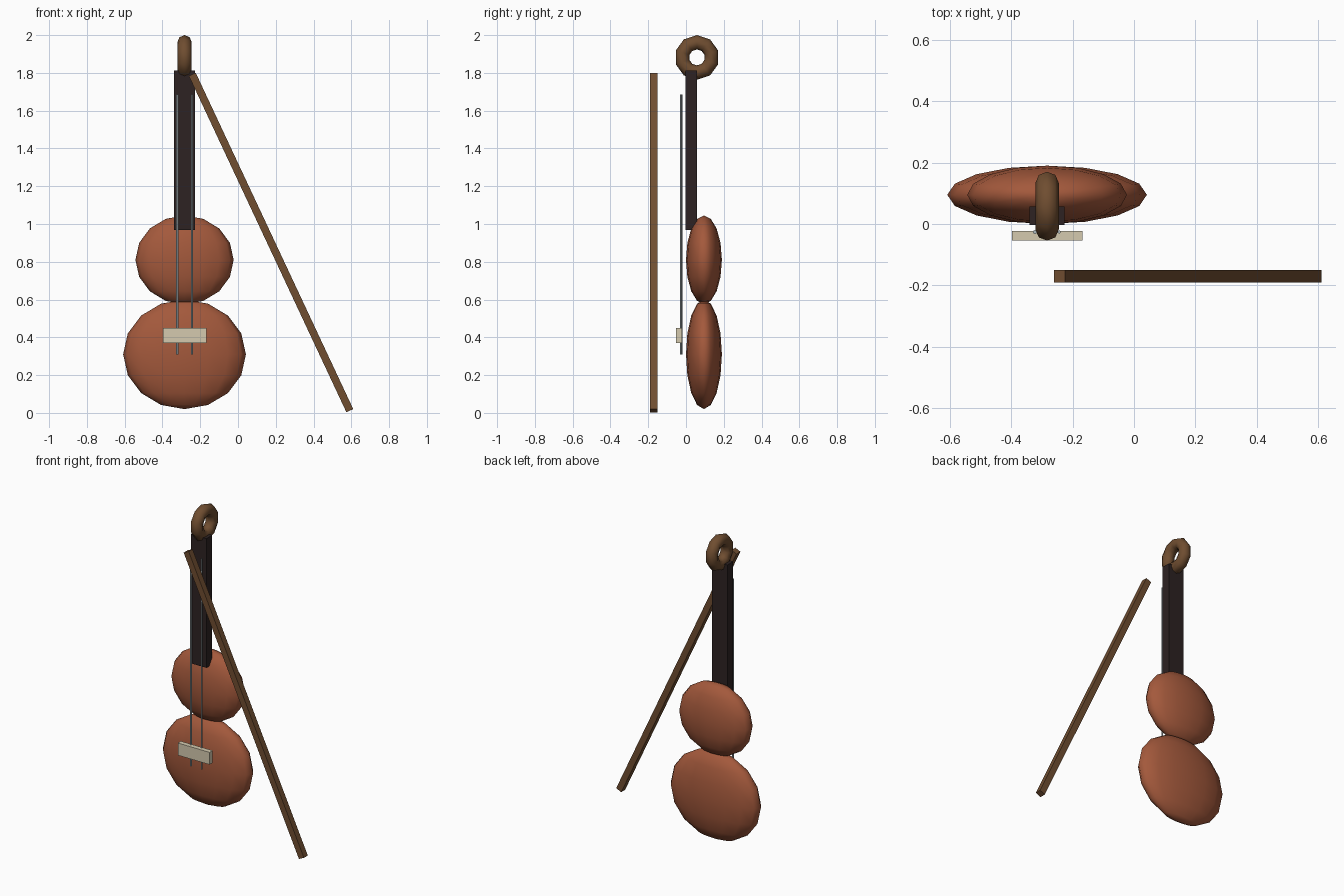
import bpy, math

if "Cube" in bpy.data.objects:
    bpy.data.objects.remove(bpy.data.objects["Cube"])

CX = -0.283  # centre line of the instrument


def mat(name, rgb):
    m = bpy.data.materials.new(name)
    m.diffuse_color = (*rgb, 1)
    m.use_nodes = True
    m.node_tree.nodes["Principled BSDF"].inputs["Base Color"].default_value = m.diffuse_color
    return m


red_wood = mat("red wood", (0.37, 0.10, 0.045))
dark_wood = mat("dark wood", (0.026, 0.016, 0.016))
brown_wood = mat("brown wood", (0.16, 0.075, 0.03))
bone = mat("bone", (0.66, 0.59, 0.43))
steel = mat("steel", (0.42, 0.48, 0.50))


def finish(name, material, scale=(1, 1, 1), smooth=False):
    o = bpy.context.object
    o.name = name
    o.scale = scale
    o.data.materials.append(material)
    bpy.ops.object.transform_apply(location=False, rotation=False, scale=True)
    if smooth:
        bpy.ops.object.shade_smooth()
    return o


def box(name, loc, size, material, rot=(0, 0, 0)):
    bpy.ops.mesh.primitive_cube_add(size=1, location=loc, rotation=rot)
    return finish(name, material, size)


# Two flattened body bulges
for name, z, rx, rz in (("lower_body", 0.31, 0.325, 0.29), ("upper_body", 0.81, 0.26, 0.235)):
    bpy.ops.mesh.primitive_uv_sphere_add(segments=16, ring_count=8, radius=1, location=(CX, 0.095, z))
    finish(name, red_wood, (rx, 0.095, rz), True)

# Neck and the ring-shaped scroll on top
box("neck", (CX, 0.027, 1.39), (0.113, 0.06, 0.845), dark_wood)
bpy.ops.mesh.primitive_torus_add(major_segments=10, minor_segments=8, major_radius=0.08,
                                 minor_radius=0.038, location=(CX, 0.058, 1.882),
                                 rotation=(0, math.pi / 2, 0))
finish("scroll", brown_wood, smooth=True)

# Bridge and strings
box("bridge", (CX, -0.038, 0.41), (0.23, 0.032, 0.08), bone)
for name, x, r in (("left_string", -0.322, 0.007), ("right_string", -0.244, 0.0055)):
    bpy.ops.mesh.primitive_cylinder_add(vertices=6, radius=r, depth=1.375, location=(x, -0.026, 0.9975))
    finish(name, steel, smooth=False)

# Bow stick leaning in front
box("bow_stick", (0.175, -0.17, 0.902), (0.04, 0.04, 1.966), brown_wood, (0, math.radians(-25.1), 0))
